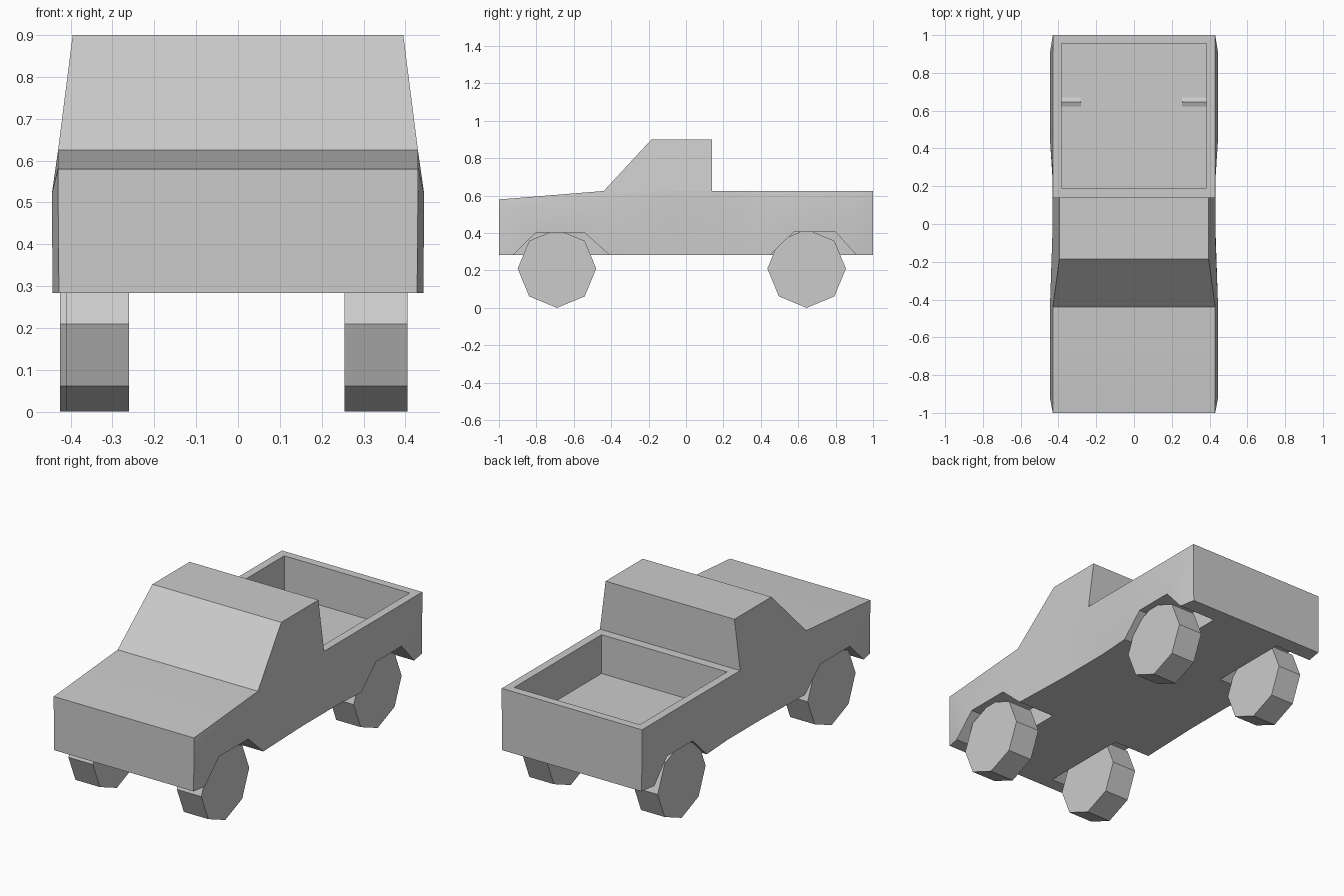
import bpy, bmesh, math

if "Cube" in bpy.data.objects:
    bpy.data.objects.remove(bpy.data.objects["Cube"])


def make_object(name, bm):
    bmesh.ops.recalc_face_normals(bm, faces=bm.faces)
    mesh = bpy.data.meshes.new(name)
    bm.to_mesh(mesh)
    bm.free()
    obj = bpy.data.objects.new(name, mesh)
    bpy.context.collection.objects.link(obj)
    return obj


def loft(name, rings):
    """Skin equal-length closed rings and cap both ends."""
    bm = bmesh.new()
    loops = [[bm.verts.new(p) for p in ring] for ring in rings]
    n = len(loops[0])
    for a, b in zip(loops, loops[1:]):
        for i in range(n):
            j = (i + 1) % n
            bm.faces.new((a[i], a[j], b[j], b[i]))
    bm.faces.new(loops[0])
    bm.faces.new(loops[-1])
    return make_object(name, bm)


def prism(name, profile, x0, x1):
    """Extrude a (y, z) profile from x0 to x1."""
    return loft(name, [[(x, y, z) for y, z in profile] for x in (x0, x1)])


def smooth(obj):
    bpy.ops.object.select_all(action='DESELECT')
    obj.select_set(True)
    bpy.context.view_layer.objects.active = obj
    bpy.ops.object.shade_smooth_by_angle(angle=math.radians(25))


# Lower body: cross-sections (y, half width, top height) bulging at the fenders
FLOOR, MID, BELT, HALF = 0.283, 0.52, 0.625, 0.43
stations = [(-1.0, 0.43, 0.58), (-0.92, 0.445, 0.586), (-0.44, 0.445, BELT),
            (-0.05, 0.432, BELT), (0.25, 0.432, BELT), (0.45, 0.445, BELT),
            (0.91, 0.445, BELT), (1.0, 0.43, BELT)]
rings = []
for y, w, top in stations:
    right = [(w - 0.002, y, FLOOR), (w, y, MID), (HALF, y, top)]
    rings.append(right + [(-x, yy, z) for x, yy, z in reversed(right)])
body = loft("body", rings)

# Cutters: cargo bed and four wheel wells
cutters = [prism("bed_cutter", [(0.19, 0.41), (0.955, 0.41), (0.955, 0.8), (0.19, 0.8)],
                 -0.385, 0.385)]
arches = {
    "front": [(-0.925, 0.2), (-0.925, FLOOR), (-0.80, 0.404), (-0.545, 0.404),
              (-0.41, FLOOR), (-0.41, 0.2)],
    "rear": [(0.45, 0.2), (0.45, FLOOR), (0.575, 0.405), (0.80, 0.405),
             (0.91, FLOOR), (0.91, 0.2)],
}
for end, arch in arches.items():
    for side in (-1, 1):
        cutters.append(prism(end + "_well_cutter", arch, side * 0.215, side * 0.6))

for cutter in cutters:
    cutter.hide_render = True
    mod = body.modifiers.new("cut", 'BOOLEAN')
    mod.operation, mod.solver, mod.object = 'DIFFERENCE', 'EXACT', cutter
    bpy.context.view_layer.objects.active = body
    bpy.ops.object.modifier_apply(modifier=mod.name)
    bpy.data.objects.remove(cutter)
smooth(body)

# Cab: tapering towards the roof
cab_profile = [(-0.44, BELT, HALF), (-0.185, 0.9, 0.395),
               (0.14, 0.9, 0.395), (0.14, BELT, HALF)]
loft("cab", [[(s * w, y, z) for y, z, w in cab_profile] for s in (-1, 1)])

# Wheels: eight-sided, one corner pointing straight down
R = 0.21
for name, yc, x0, x1 in [("front_left_wheel", -0.69, -0.41, -0.26),
                         ("front_right_wheel", -0.69, 0.255, 0.405),
                         ("rear_left_wheel", 0.645, -0.425, -0.28),
                         ("rear_right_wheel", 0.645, 0.255, 0.405)]:
    octagon = [(yc + R * math.cos(i * math.pi / 4), R + R * math.sin(i * math.pi / 4))
               for i in range(8)]
    prism(name, octagon, x0, x1)
